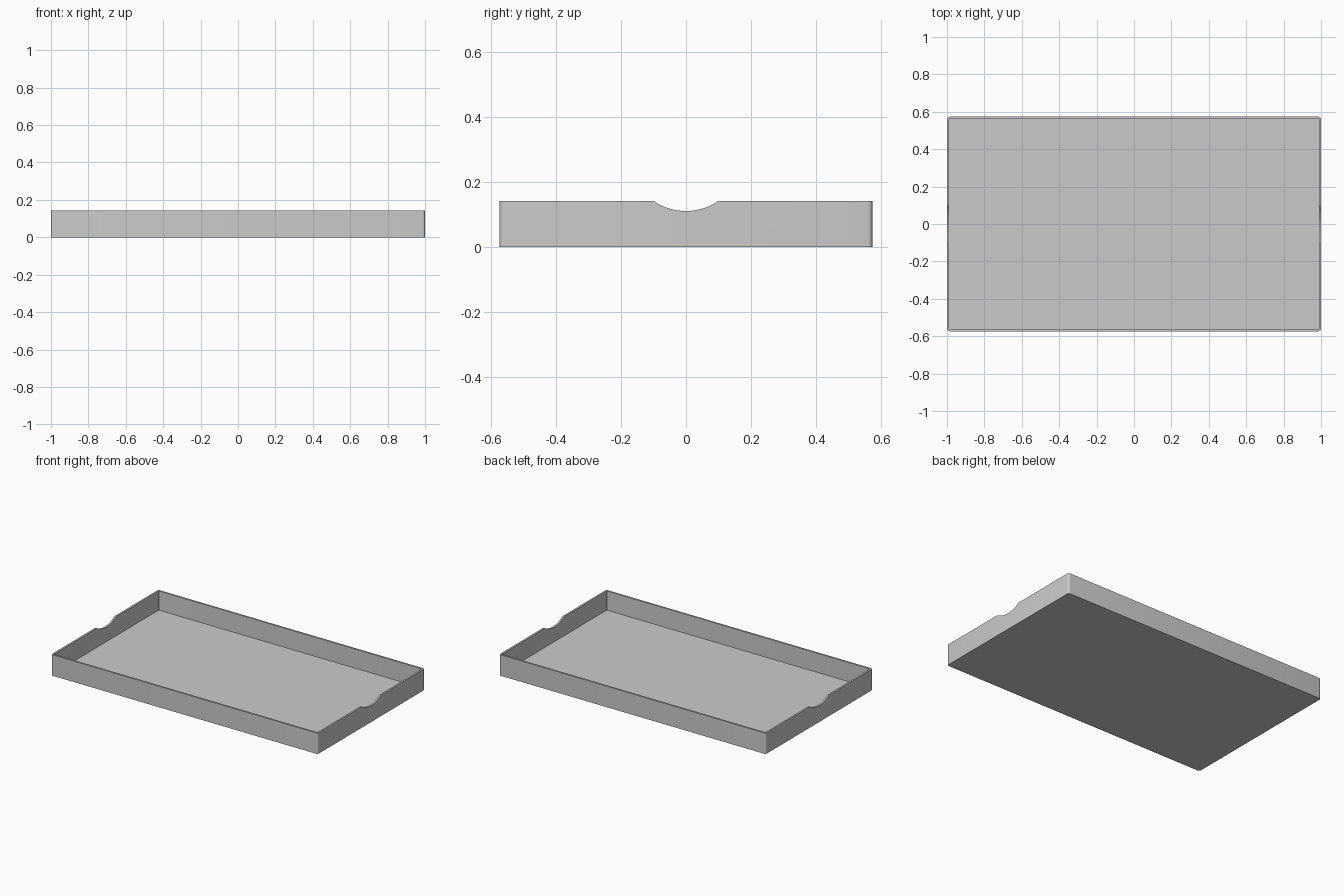
import bpy
import bmesh
from math import pi, radians
from mathutils import Matrix

LENGTH, DEPTH, HEIGHT = 2.0, 1.147, 0.142
WALL, FLOOR, CORNER = 0.012, 0.012, 0.014
NOTCH_HALF, NOTCH_DROP = 0.1, 0.031

default = bpy.data.objects.get("Cube")
if default:
    bpy.data.objects.remove(default, do_unlink=True)


def make_object(name, bm):
    mesh = bpy.data.meshes.new(name)
    bm.normal_update()
    bm.to_mesh(mesh)
    bm.free()
    obj = bpy.data.objects.new(name, mesh)
    bpy.context.collection.objects.link(obj)
    return obj


# Material
grey = bpy.data.materials.new("light_grey")
grey.use_nodes = True
grey.diffuse_color = (0.6, 0.6, 0.6, 1)
grey.node_tree.nodes["Principled BSDF"].inputs["Base Color"].default_value = (0.6, 0.6, 0.6, 1)

# Tray block with rounded upright corners
bm = bmesh.new()
bmesh.ops.create_cube(bm, size=1)
bmesh.ops.scale(bm, vec=(LENGTH, DEPTH, HEIGHT), verts=bm.verts)
bmesh.ops.translate(bm, vec=(0, 0, HEIGHT / 2), verts=bm.verts)
uprights = [e for e in bm.edges if abs(e.verts[0].co.z - e.verts[1].co.z) > HEIGHT / 2]
bmesh.ops.bevel(bm, geom=uprights, offset=CORNER, offset_type='OFFSET',
                segments=5, profile=0.5, affect='EDGES')

# Thin rim, then the hollow pushed down to the floor
bm.normal_update()
top = max(bm.faces, key=lambda f: f.normal.z * f.calc_area())
bmesh.ops.inset_region(bm, faces=[top], thickness=WALL, use_even_offset=True)
hollow = bmesh.ops.extrude_discrete_faces(bm, faces=[top])["faces"][0]
bmesh.ops.translate(bm, vec=(0, 0, FLOOR - HEIGHT), verts=hollow.verts)
bmesh.ops.recalc_face_normals(bm, faces=bm.faces)
tray = make_object("tray", bm)
tray.data.materials.append(grey)

# One long cylinder scoops the hand notch from both end walls
radius = (NOTCH_HALF ** 2 + NOTCH_DROP ** 2) / (2 * NOTCH_DROP)
bm = bmesh.new()
bmesh.ops.create_cone(bm, cap_ends=True, segments=128, radius1=radius, radius2=radius,
                      depth=LENGTH * 1.2, matrix=Matrix.Rotation(pi / 2, 4, 'Y'))
bmesh.ops.translate(bm, vec=(0, 0, HEIGHT - NOTCH_DROP + radius), verts=bm.verts)
cutter = make_object("notch_cutter", bm)
cutter.data.materials.append(grey)
cutter.hide_render = True

notch = tray.modifiers.new("hand_notches", 'BOOLEAN')
notch.operation = 'DIFFERENCE'
notch.solver = 'EXACT'
notch.object = cutter

bpy.ops.object.select_all(action='DESELECT')
tray.select_set(True)
bpy.context.view_layer.objects.active = tray
bpy.ops.object.modifier_apply(modifier=notch.name)
bpy.data.objects.remove(cutter, do_unlink=True)

# Smooth corners and notches, crisp rims
bpy.ops.object.shade_smooth_by_angle(angle=radians(30))
